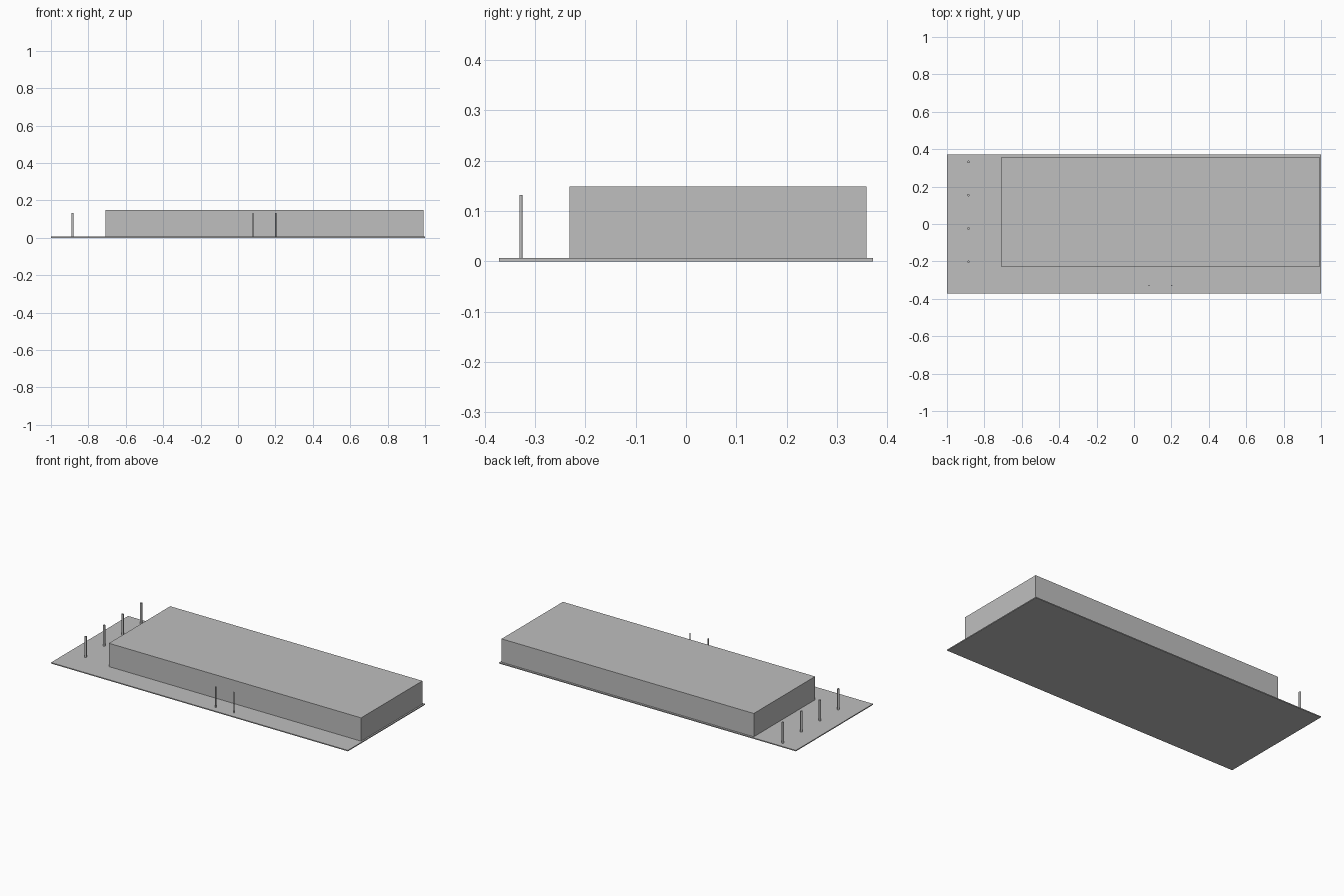
import bpy

cube = bpy.data.objects.get("Cube")
if cube:
    bpy.data.objects.remove(cube, do_unlink=True)

grey = bpy.data.materials.new("plain_grey")
grey.use_nodes = True
colour = (0.52, 0.52, 0.52, 1)
grey.diffuse_color = colour
grey.node_tree.nodes["Principled BSDF"].inputs["Base Color"].default_value = colour

BASE_TOP = 0.006
PIN_TOP = 0.132


def finish(name):
    obj = bpy.context.object
    obj.name = name
    obj.data.materials.append(grey)
    return obj


def box(name, low, high):
    centre = [(a + b) / 2 for a, b in zip(low, high)]
    bpy.ops.mesh.primitive_cube_add(size=1, location=centre)
    obj = finish(name)
    obj.scale = [b - a for a, b in zip(low, high)]
    bpy.ops.object.transform_apply(location=False, rotation=False, scale=True)


def pin(name, x, y, radius):
    bpy.ops.mesh.primitive_cylinder_add(
        vertices=16, radius=radius, depth=PIN_TOP - BASE_TOP,
        location=(x, y, (PIN_TOP + BASE_TOP) / 2))
    finish(name)
    bpy.ops.object.shade_smooth_by_angle()


# Thin ground slab and the main block on it
box("base_slab", (-1, -0.371, 0), (1, 0.371, BASE_TOP))
box("main_block", (-0.708, -0.231, BASE_TOP), (0.991, 0.359, 0.148))

# Row of thick posts beside the block
for i in range(4):
    pin(f"side_post_{i + 1}", -0.885, -0.202 + i * 0.178, 0.0065)

# Two slim posts in front of the block
for i, x in enumerate((0.08, 0.202)):
    pin(f"front_post_{i + 1}", x, -0.328, 0.003)
